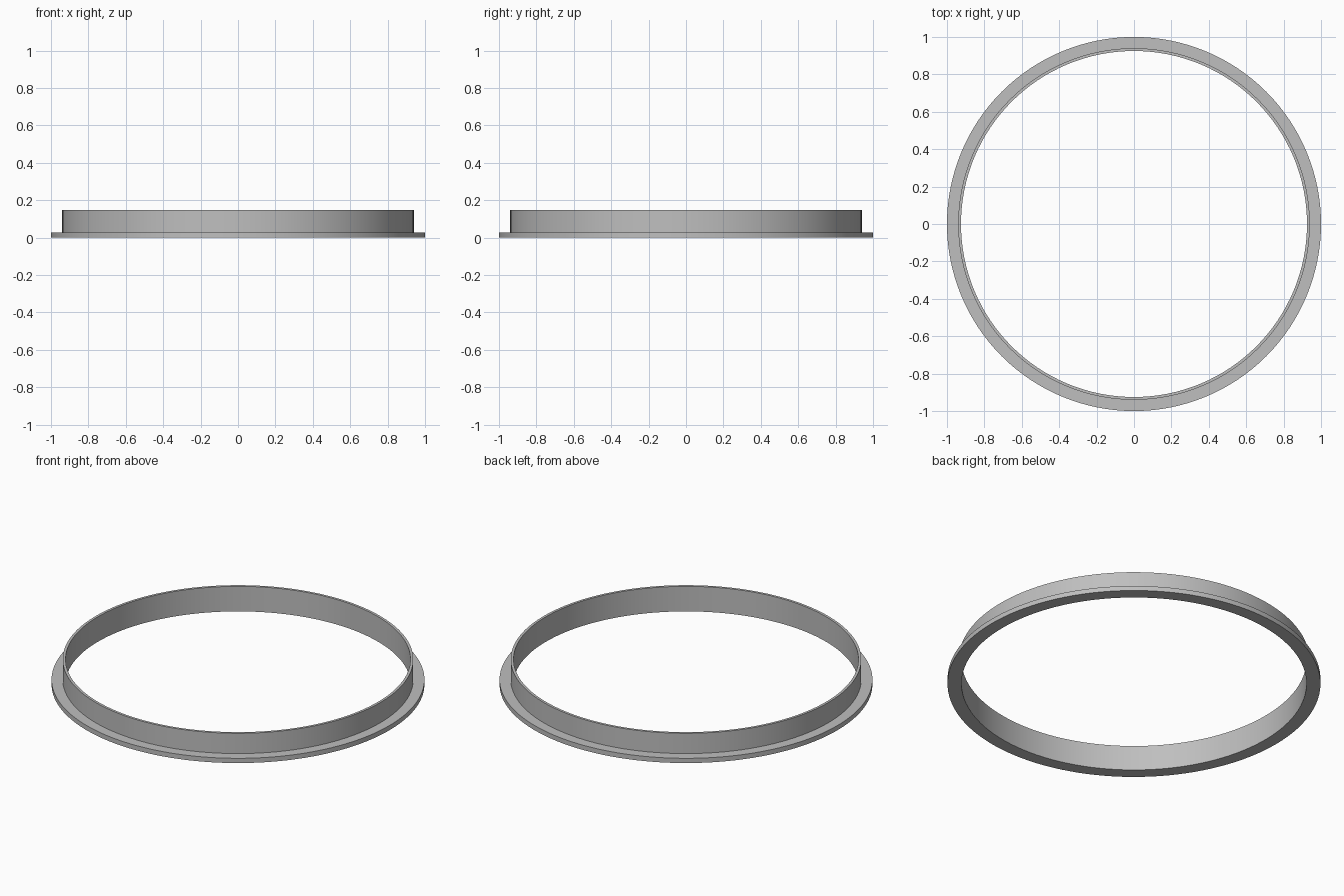
import bpy
import bmesh
import math

cube = bpy.data.objects.get("Cube")
if cube:
    bpy.data.objects.remove(cube, do_unlink=True)

SEGMENTS = 128
INNER, WALL, FLANGE = 0.925, 0.94, 1.0
LIP_HEIGHT, HEIGHT = 0.028, 0.148

# Plain grey material
grey = bpy.data.materials.new("plain grey")
grey.use_nodes = True
colour = (0.52, 0.52, 0.52, 1)
grey.diffuse_color = colour
grey.node_tree.nodes["Principled BSDF"].inputs["Base Color"].default_value = colour


def lathe(name, profile, material):
    """Revolve a closed (radius, height) profile around the z axis."""
    bm = bmesh.new()
    rings = []
    for i in range(SEGMENTS):
        a = math.tau * i / SEGMENTS
        rings.append([bm.verts.new((r * math.cos(a), r * math.sin(a), z))
                      for r, z in profile])
    count = len(profile)
    for i, ring in enumerate(rings):
        after = rings[(i + 1) % SEGMENTS]
        for j in range(count):
            k = (j + 1) % count
            bm.faces.new((ring[j], after[j], after[k], ring[k]))
    bmesh.ops.recalc_face_normals(bm, faces=bm.faces)
    mesh = bpy.data.meshes.new(name)
    bm.to_mesh(mesh)
    bm.free()
    mesh.materials.append(material)
    obj = bpy.data.objects.new(name, mesh)
    bpy.context.collection.objects.link(obj)
    bpy.ops.object.select_all(action="DESELECT")
    obj.select_set(True)
    bpy.context.view_layer.objects.active = obj
    bpy.ops.object.shade_smooth_by_angle(angle=math.radians(30))
    return obj


# Thin upright wall with a flat outward flange at its foot
lathe("flanged_ring", [
    (INNER, 0), (FLANGE, 0), (FLANGE, LIP_HEIGHT),
    (WALL, LIP_HEIGHT), (WALL, HEIGHT), (INNER, HEIGHT),
], grey)
